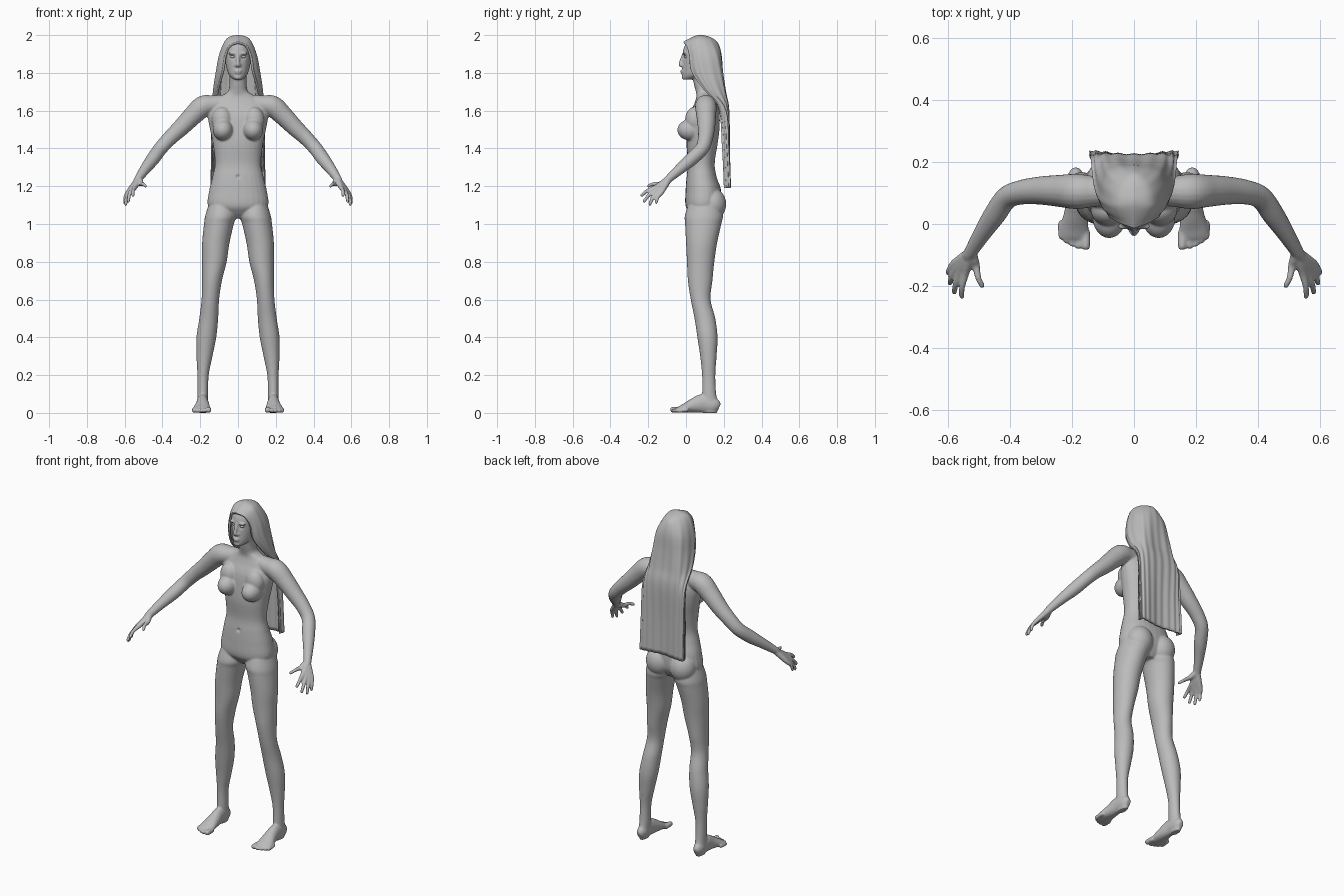
import bpy, bmesh, math
from mathutils import Vector, Matrix

cube = bpy.data.objects.get("Cube")
if cube:
    bpy.data.objects.remove(cube)

# One plain grey for everything
grey = bpy.data.materials.new("plain grey")
grey.use_nodes = True
tone = (0.5, 0.5, 0.5, 1)
grey.diffuse_color = tone
grey.node_tree.nodes["Principled BSDF"].inputs["Base Color"].default_value = tone


def spline(rows, steps):
    """Smooth curve through rows of numbers of any length."""
    rows = [Vector(r) for r in rows]
    out = []
    for i in range(len(rows) - 1):
        a, b = rows[max(i - 1, 0)], rows[i]
        c, d = rows[i + 1], rows[min(i + 2, len(rows) - 1)]
        for k in range(steps):
            t = k / steps
            out.append(b + (c - a) * (t / 2)
                       + (a * 2 - b * 5 + c * 4 - d) * (t * t / 2)
                       + (b * 3 - a - c * 3 + d) * (t ** 3 / 2))
    return out + [rows[-1]]


def skin(bm, rings):
    """Closed skin over a list of rings of points."""
    loops = [[bm.verts.new(p) for p in ring] for ring in rings]
    n = len(loops[0])
    for lo, hi in zip(loops, loops[1:]):
        for k in range(n):
            bm.faces.new((lo[k], lo[(k + 1) % n], hi[(k + 1) % n], hi[k]))
    bm.faces.new(loops[0][::-1])
    bm.faces.new(loops[-1])


def ring(centre, side, up, square=1.0, n=28):
    pts = []
    for k in range(n):
        c, s = math.cos(math.tau * k / n), math.sin(math.tau * k / n)
        c = math.copysign(abs(c) ** square, c)
        s = math.copysign(abs(s) ** square, s)
        pts.append(centre + side * c + up * s)
    return pts


def flip(rings, sign):
    return [[Vector((p.x * sign, p.y, p.z)) for p in r] for r in rings]


def stack(bm, rows, signs=(1,), square=1.0):
    """Level slices: height, x from, x to, y from, y to."""
    rings = []
    for z, x0, x1, y0, y1 in spline(rows, 6):
        rings.append(ring(Vector(((x0 + x1) / 2, (y0 + y1) / 2, z)),
                          Vector(((x1 - x0) / 2, 0, 0)),
                          Vector((0, (y1 - y0) / 2, 0)), square))
    for s in signs:
        skin(bm, flip(rings, s))


def tube(bm, rows, signs=(1, -1)):
    """Path of x, y, z, half width, half height."""
    rows = spline(rows, 6)
    rings = []
    for i, r in enumerate(rows):
        d = (rows[min(i + 1, len(rows) - 1)] - rows[max(i - 1, 0)])
        d = Vector(d[:3]).normalized()
        side = d.cross(Vector((0, 0, 1))).normalized()
        rings.append(ring(Vector(r[:3]), side * r[3], side.cross(d) * r[4], n=18))
    for s in signs:
        skin(bm, flip(rings, s))


def blob(bm, centre, size, signs=(1, -1)):
    for s in signs:
        m = Matrix.Translation((centre[0] * s, centre[1], centre[2]))
        bmesh.ops.create_uvsphere(bm, u_segments=24, v_segments=16, radius=1,
                                  matrix=m @ Matrix.Diagonal((*size, 1)))


def make(name, bm):
    mesh = bpy.data.meshes.new(name)
    bm.to_mesh(mesh)
    bm.free()
    mesh.materials.append(grey)
    ob = bpy.data.objects.new(name, mesh)
    bpy.context.collection.objects.link(ob)
    return ob


bm = bmesh.new()

# Torso and neck
torso = [(1.03, .06, .05, .15), (1.06, .12, .02, .17), (1.1, .16, -.003, .185),
         (1.18, .152, -.002, .185), (1.25, .135, .003, .165), (1.32, .122, .01, .155),
         (1.42, .132, .003, .17), (1.5, .148, .008, .18), (1.58, .16, .02, .18),
         (1.64, .14, .045, .165), (1.675, .095, .055, .15), (1.7, .055, .052, .145),
         (1.74, .045, .042, .135), (1.8, .045, .03, .13)]
stack(bm, [(z, -x, x, a, b) for z, x, a, b in torso], square=.9)
blob(bm, (.08, .022, 1.498), (.054, .068, .056))
blob(bm, (.085, .045, 1.55), (.055, .05, .07))
blob(bm, (.078, .14, 1.105), (.076, .073, .085))

# Head
head = [(1.765, .022, -.016, .03), (1.78, .04, -.02, .08), (1.8, .053, -.021, .12),
        (1.84, .064, -.019, .15), (1.88, .07, -.017, .165), (1.92, .071, -.015, .17),
        (1.955, .06, .0, .155), (1.975, .042, .03, .13), (1.985, .02, .05, .1)]
stack(bm, [(z, -x, x, a, b) for z, x, a, b in head])
tube(bm, [(0, -.014, 1.9, .008, .006), (0, -.023, 1.87, .009, .009),
          (0, -.031, 1.845, .011, .009), (0, -.024, 1.833, .009, .005)], (1,))
blob(bm, (.011, -.021, 1.84), (.008, .01, .007))
blob(bm, (0, -.02, 1.811), (.021, .011, .005), (1,))
blob(bm, (0, -.019, 1.801), (.018, .011, .006), (1,))
blob(bm, (0, -.008, 1.777), (.022, .016, .013), (1,))
blob(bm, (.03, -.008, 1.903), (.022, .012, .007))

# Legs
stack(bm, [(1.15, .03, .14, .03, .17), (1.05, .008, .172, -.005, .195),
           (1, .022, .18, -.005, .187), (.9, .045, .19, 0, .165),
           (.8, .06, .19, .005, .15), (.7, .085, .19, .01, .14),
           (.6, .1, .193, .025, .13), (.5, .105, .205, .045, .155),
           (.4, .115, .22, .06, .167), (.3, .135, .22, .075, .162),
           (.2, .155, .215, .085, .155), (.1, .158, .215, .085, .16),
           (.04, .16, .215, .08, .172), (0, .168, .207, .09, .165)], (1, -1))

# Feet and toes
tube(bm, [(.188, .176, .03, .014, .02), (.188, .15, .04, .028, .04),
          (.188, .09, .05, .031, .05), (.188, .04, .039, .037, .039),
          (.192, -.01, .024, .046, .024), (.193, -.04, .016, .046, .016),
          (.193, -.052, .012, .04, .01)])
for x, tip, r in ((.156, -.083, .015), (.18, -.08, .011), (.199, -.073, .011),
                  (.217, -.063, .011), (.234, -.049, .011)):
    tube(bm, [(x, tip + .06, .016, r, r), (x, tip + .012, r + .001, r, r),
              (x, tip, r, r * .6, r * .6)])

# Arms
arm = [(.05, .105, 1.645, .04), (.13, .105, 1.632, .05), (.185, .105, 1.622, .057),
       (.24, .107, 1.573, .052), (.3, .108, 1.512, .046), (.36, .103, 1.455, .04),
       (.41, .085, 1.4, .037), (.45, .03, 1.345, .036), (.49, -.03, 1.293, .029),
       (.525, -.087, 1.243, .022), (.535, -.105, 1.225, .02)]
tube(bm, [(*r, r[3]) for r in arm])

# Hands: every finger runs from the wrist through its knuckle to the tip
for knuckle, tip in (((.51, -.135, 1.213), (.488, -.205, 1.2)),
                     ((.545, -.16, 1.195), (.557, -.24, 1.148)),
                     ((.561, -.155, 1.182), (.582, -.226, 1.117)),
                     ((.574, -.145, 1.172), (.596, -.195, 1.1)),
                     ((.583, -.13, 1.167), (.602, -.16, 1.11))):
    w, k, t = Vector((.526, -.09, 1.238)), Vector(knuckle), Vector(tip)
    bend = k.lerp(t, .5) + Vector((.004, -.004, .005))
    tube(bm, [(*p, r, r) for p, r in ((w, .017), (w.lerp(k, .5), .016), (k, .013),
                                     (bend, .01), (k.lerp(t, .93), .009), (t, .006))])

# Fuse the parts into one smooth skin
bmesh.ops.recalc_face_normals(bm, faces=bm.faces)
rough = make("body_parts", bm)
fuse = rough.modifiers.new("fuse", "REMESH")
fuse.mode = "VOXEL"
fuse.voxel_size = .005
soften = rough.modifiers.new("soften", "SMOOTH")
soften.factor = .5
soften.iterations = 6
bpy.context.view_layer.update()
graph = bpy.context.evaluated_depsgraph_get()
mesh = bpy.data.meshes.new_from_object(rough.evaluated_get(graph))
bpy.data.objects.remove(rough)
body = bpy.data.objects.new("body", mesh)
bpy.context.collection.objects.link(body)

# Press in eye sockets, navel and the groove of the spine
dents = [(Vector((s * .028, -.012, 1.885)), .012, .01) for s in (1, -1)]
dents.append((Vector((0, .003, 1.25)), .009, .009))
dents += [(Vector((0, .17, 1.25 + .05 * k)), .03, -.005) for k in range(7)]
for v in mesh.vertices:
    for centre, radius, push in dents:
        gap = (v.co - centre).length / radius
        if gap < 3:
            v.co.y += push * math.exp(-gap * gap)
    v.co.z = max(v.co.z, 0)
mesh.materials.clear()
mesh.materials.append(grey)

# Eyes
bm = bmesh.new()
blob(bm, (.028, .001, 1.885), (.012, .011, .008))
eyes = make("eyes", bm)

# Hair: guide locks from the parting down, face edge to the middle of the back
locks = [
    [(0, -.014, 1.965), (.045, .002, 1.945), (.071, .018, 1.89), (.083, .028, 1.81),
     (.11, .09, 1.715), (.125, .175, 1.61), (.135, .2, 1.4), (.138, .21, 1.19)],
    [(0, .06, 2), (.06, .06, 1.98), (.098, .072, 1.9), (.117, .09, 1.8),
     (.13, .135, 1.71), (.138, .21, 1.6), (.14, .225, 1.4), (.142, .235, 1.19)],
    [(0, .11, 1.996), (.045, .13, 1.975), (.08, .162, 1.9), (.09, .183, 1.8),
     (.096, .205, 1.7), (.096, .227, 1.6), (.09, .23, 1.4), (.09, .233, 1.19)],
    [(0, .14, 1.984), (0, .168, 1.96), (0, .187, 1.9), (0, .195, 1.8),
     (0, .207, 1.7), (0, .226, 1.6), (0, .222, 1.4), (0, .222, 1.19)]]
locks += [[(-x, y, z) for x, y, z in g] for g in locks[2::-1]]
combed = [spline(g, 6) for g in locks]
rows = [spline([g[j] for g in combed], 12) for j in range(len(combed[0]))]
bm = bmesh.new()
grid = []
for j, row in enumerate(rows):
    fade = min(j / 20, 1)
    line = []
    for i, p in enumerate(row):
        wave = 1 + .014 * fade * math.cos((i - len(row) // 2) * math.pi / 3)
        line.append(bm.verts.new((p.x * wave, .08 + (p.y - .08) * wave, p.z)))
    grid.append(line)
for a, b in zip(grid, grid[1:]):
    for i in range(len(a) - 1):
        bm.faces.new((a[i], b[i], b[i + 1], a[i + 1]))
bmesh.ops.remove_doubles(bm, verts=bm.verts, dist=.0004)
hair = make("hair", bm)
thick = hair.modifiers.new("thickness", "SOLIDIFY")
thick.thickness = .012
thick.offset = -1

# Smooth shading throughout
for ob in (body, eyes, hair):
    bpy.ops.object.select_all(action="DESELECT")
    ob.select_set(True)
    bpy.context.view_layer.objects.active = ob
    bpy.ops.object.shade_smooth_by_angle(angle=math.radians(50))
